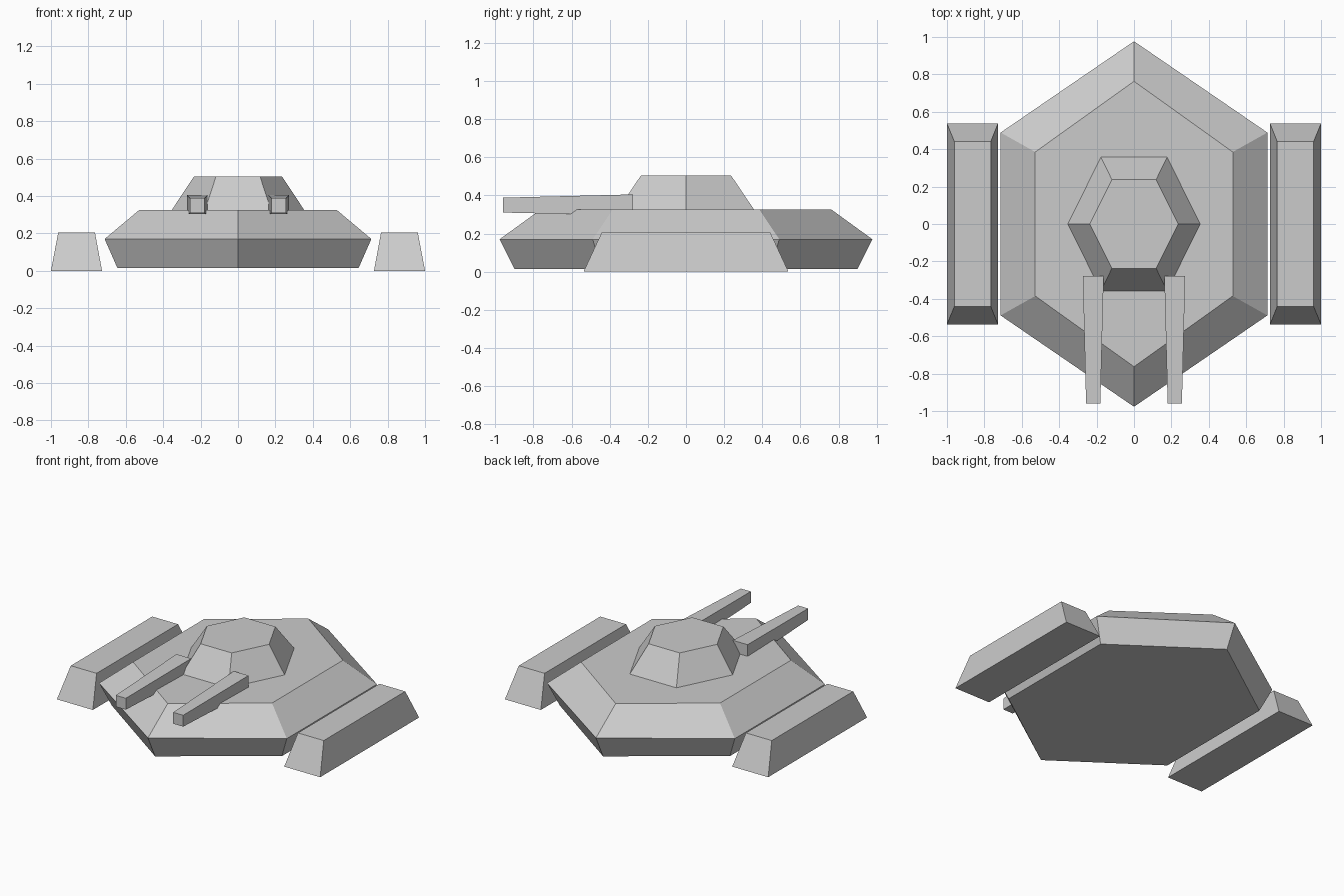
import bpy
import bmesh

default_cube = bpy.data.objects.get("Cube")
if default_cube:
    bpy.data.objects.remove(default_cube)

# Single armour colour
grey = bpy.data.materials.new("armour_grey")
grey.use_nodes = True
colour = (0.6, 0.6, 0.6, 1)
grey.diffuse_color = colour
grey.node_tree.nodes["Principled BSDF"].inputs["Base Color"].default_value = colour


def loft(name, rings):
    """Skin matching closed rings of points and cap both ends."""
    mesh = bpy.data.meshes.new(name)
    bm = bmesh.new()
    loops = [[bm.verts.new(p) for p in ring] for ring in rings]
    for a, b in zip(loops, loops[1:]):
        for i in range(len(a)):
            j = (i + 1) % len(a)
            bm.faces.new((a[i], a[j], b[j], b[i]))
    bm.faces.new(loops[0][::-1])
    bm.faces.new(loops[-1])
    bmesh.ops.recalc_face_normals(bm, faces=bm.faces)
    bm.to_mesh(mesh)
    bm.free()
    mesh.materials.append(grey)
    obj = bpy.data.objects.new(name, mesh)
    bpy.context.collection.objects.link(obj)
    return obj


def hull_ring(tip, x, y, z):
    return [(0, -tip, z), (x, -y, z), (x, y, z), (0, tip, z), (-x, y, z), (-x, -y, z)]


def turret_ring(tip, x, y, z):
    return [(tip, 0, z), (x, y, z), (-x, y, z), (-tip, 0, z), (-x, -y, z), (x, -y, z)]


def track_ring(x1, x2, y, z):
    return [(x1, -y, z), (x2, -y, z), (x2, y, z), (x1, y, z)]


def barrel_ring(cx, half, y, z1, z2):
    return [(cx - half, y, z1), (cx + half, y, z1), (cx + half, y, z2), (cx - half, y, z2)]


# Hexagonal hull with its widest line at mid height
loft("hull", [hull_ring(0.90, 0.645, 0.445, 0.015),
              hull_ring(0.977, 0.713, 0.489, 0.17),
              hull_ring(0.763, 0.528, 0.385, 0.325)])

# Faceted turret, flat at front and back
loft("turret", [turret_ring(0.354, 0.177, 0.357, 0.325),
                turret_ring(0.236, 0.118, 0.237, 0.503)])

# Side track housings and tapered gun barrels
for side, s in (("left", 1), ("right", -1)):
    loft(side + "_track", [track_ring(s * 0.727, s, 0.537, 0),
                           track_ring(s * 0.765, s * 0.961, 0.442, 0.205)])
    loft(side + "_barrel", [barrel_ring(s * 0.218, 0.056, -0.277, 0.295, 0.405),
                            barrel_ring(s * 0.218, 0.038, -0.96, 0.31, 0.388)])
